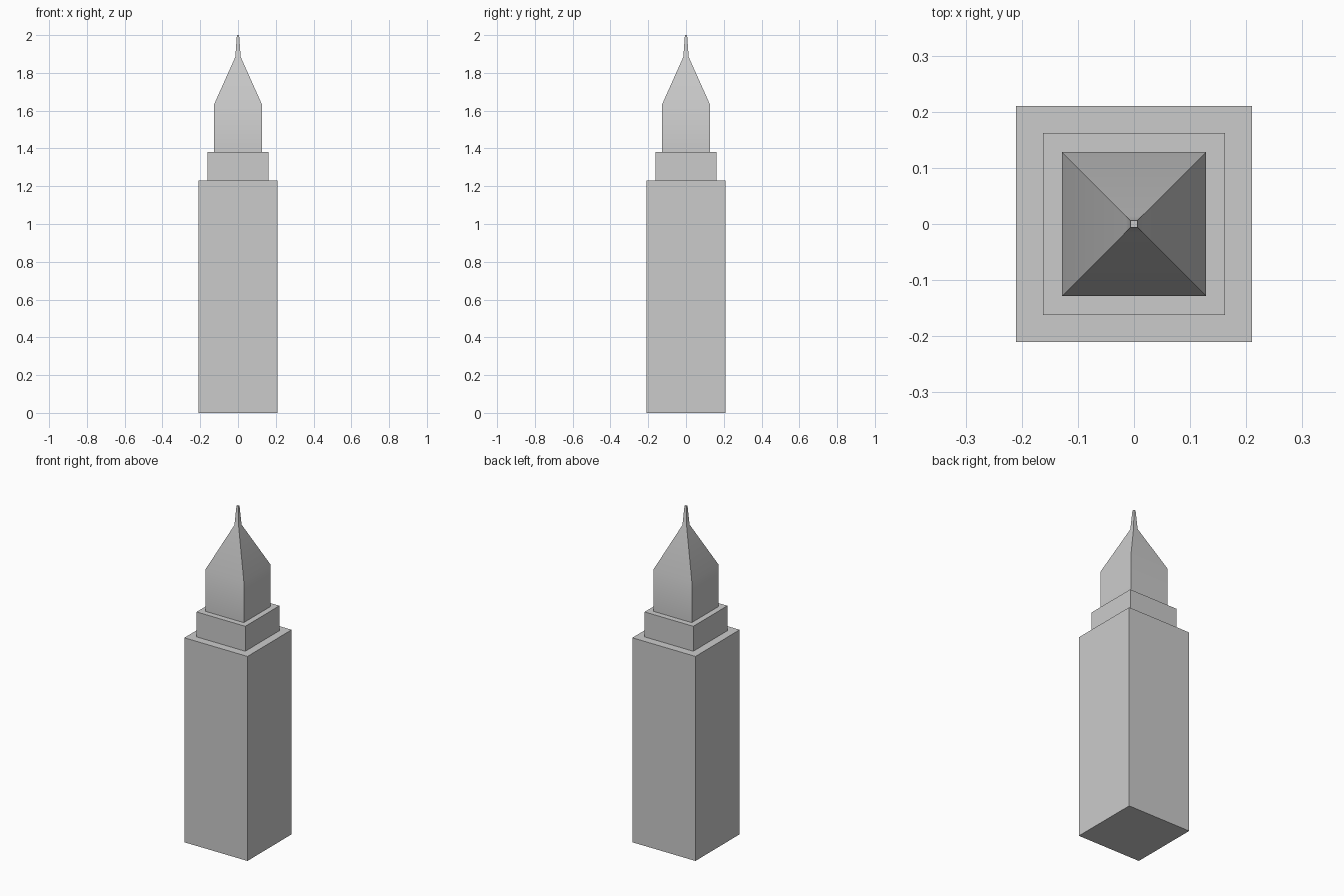
import bpy
import bmesh

if "Cube" in bpy.data.objects:
    bpy.data.objects.remove(bpy.data.objects["Cube"])


def square_loft(name, profile):
    """Closed solid through square sections given as (half width, height)."""
    bm = bmesh.new()
    rings = [[bm.verts.new((sx * h, sy * h, z))
              for sx, sy in ((-1, -1), (1, -1), (1, 1), (-1, 1))]
             for h, z in profile]
    bm.faces.new(rings[0][::-1])
    bm.faces.new(rings[-1])
    for low, high in zip(rings, rings[1:]):
        for i in range(4):
            j = (i + 1) % 4
            bm.faces.new((low[i], low[j], high[j], high[i]))
    mesh = bpy.data.meshes.new(name)
    bm.to_mesh(mesh)
    bm.free()
    obj = bpy.data.objects.new(name, mesh)
    bpy.context.collection.objects.link(obj)
    return obj


# Main tower shaft
square_loft("tower_shaft", [(0.21, 0), (0.21, 1.23)])

# Stepped-back middle tier
square_loft("middle_tier", [(0.162, 1.23), (0.162, 1.38)])

# Top tier running smoothly into the pointed roof and needle
spire = square_loft("top_tier_and_spire", [
    (0.128, 1.38), (0.128, 1.63), (0.014, 1.885), (0.006, 2.0)])
bpy.context.view_layer.objects.active = spire
spire.select_set(True)
bpy.ops.object.shade_smooth_by_angle(angle=0.5236)
